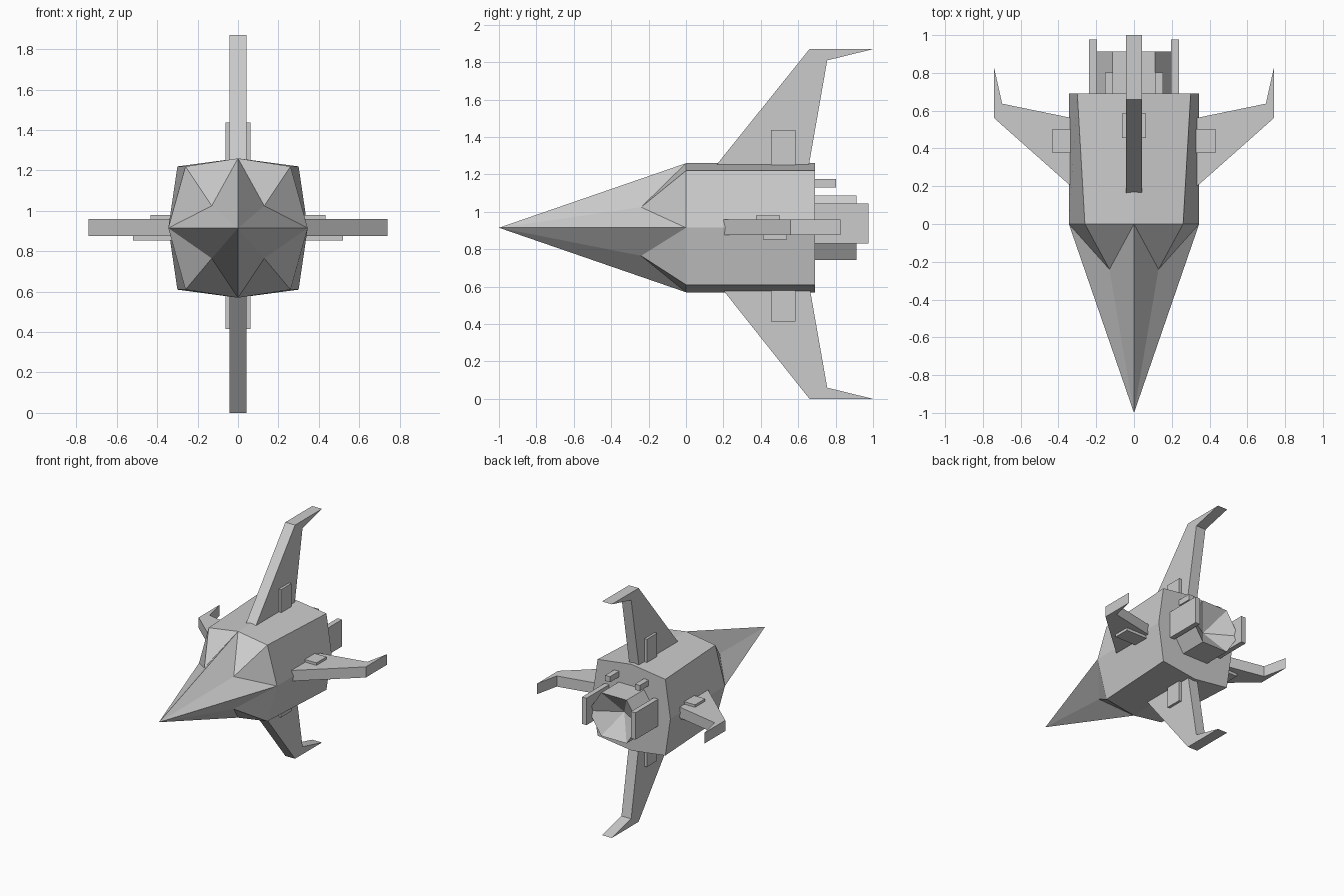
import bpy, bmesh, math
from mathutils import Vector

old = bpy.data.objects.get("Cube")
if old:
    bpy.data.objects.remove(old, do_unlink=True)

grey = bpy.data.materials.new("hull grey")
grey.use_nodes = True
grey.diffuse_color = (0.6, 0.6, 0.6, 1)
grey.node_tree.nodes["Principled BSDF"].inputs["Base Color"].default_value = (0.6, 0.6, 0.6, 1)

MID = 0.915


def finish(name, bm):
    bmesh.ops.recalc_face_normals(bm, faces=bm.faces)
    mesh = bpy.data.meshes.new(name)
    bm.to_mesh(mesh)
    bm.free()
    mesh.materials.append(grey)
    obj = bpy.data.objects.new(name, mesh)
    bpy.context.collection.objects.link(obj)
    return obj


def box(name, lo, hi):
    bm = bmesh.new()
    bmesh.ops.create_cube(bm, size=1)
    for v in bm.verts:
        v.co = Vector([(a + b) / 2 + c * (b - a) for a, b, c in zip(lo, hi, v.co)])
    return finish(name, bm)


def fin(name, outline, thickness):
    """Extrude a flat outline along the thickness vector."""
    bm = bmesh.new()
    face = bm.faces.new([bm.verts.new(p) for p in outline])
    ext = bmesh.ops.extrude_face_region(bm, geom=[face])
    verts = [g for g in ext["geom"] if isinstance(g, bmesh.types.BMVert)]
    bmesh.ops.translate(bm, verts=verts, vec=thickness)
    return finish(name, bm)


def hull_ring(bm, y, corner):
    pts = [(0, 0.345), (corner, 0.305), (0.345, 0), (corner, -0.305),
           (0, -0.345), (-corner, -0.305), (-0.345, 0), (-corner, 0.305)]
    return [bm.verts.new((x, y, MID + z)) for x, z in pts]


# Hull: eight-sided body with a notched, pointed nose
bm = bmesh.new()
front, back = hull_ring(bm, 0, 0.26), hull_ring(bm, 0.69, 0.30)
tip = bm.verts.new((0, -1, MID))
for i in range(8):
    j = (i + 1) % 8
    bm.faces.new((front[i], front[j], back[j], back[i]))
bm.faces.new(back)
for i in range(0, 8, 2):
    a, corner, b = front[i], front[i + 1], front[(i + 2) % 8]
    sx = 1 if corner.co.x > 0 else -1
    notch = bm.verts.new((0.13 * sx, -0.24, 1.025 if corner.co.z > MID else 0.765))
    for p, q in ((a, tip), (tip, b), (b, corner), (corner, a)):
        bm.faces.new((p, q, notch))
finish("hull", bm)

# Vertical fins
T = 0.043
top = [(0.13, 1.21), (0.66, 1.87), (1, 1.87), (0.755, 1.81), (0.65, 1.21)]
low = [(0.16, 0.63), (0.66, 0), (1, 0), (0.755, 0.06), (0.655, 0.63)]
for name, pts in (("top_fin", top), ("bottom_fin", low)):
    fin(name, [(-T, y, z) for y, z in pts], (2 * T, 0, 0))
box("top_fin_pod", (-0.063, 0.455, 1.24), (0.063, 0.585, 1.437))
box("bottom_fin_pod", (-0.063, 0.455, 0.415), (0.063, 0.585, 0.6))

# Side fins, their pods and the engine fittings, mirrored left and right
wing = [(0.3, 0.17), (0.74, 0.56), (0.74, 0.825), (0.698, 0.637), (0.3, 0.555)]


def side_box(name, side, x0, x1, y0, y1, z0, z1):
    xs = sorted((side * x0, side * x1))
    box(name, (xs[0], y0, z0), (xs[1], y1, z1))


for label, s in (("left", 1), ("right", -1)):
    fin(label + "_fin", [(s * x, y, 0.875) for x, y in wing], (0, 0, 0.085))
    side_box(label + "_upper_pod", s, 0.328, 0.432, 0.375, 0.503, 0.95, 0.98)
    side_box(label + "_lower_pod", s, 0.33, 0.52, 0.413, 0.54, 0.853, 0.885)
    side_box(label + "_engine_plate", s, 0.197, 0.237, 0.68, 0.977, 0.83, 1.045)
    side_box(label + "_rear_lug", s, 0.11, 0.153, 0.68, 0.803, 1.13, 1.175)

# Engine nozzle: six-sided tube with a conical recess
bm = bmesh.new()
rings = []
for y in (0.68, 0.912):
    rings.append([bm.verts.new((0.225 * math.cos(k * math.pi / 3), y,
                                MID + 0.2 * math.sin(k * math.pi / 3))) for k in range(6)])
core = bm.verts.new((0, 0.78, MID))
for i in range(6):
    j = (i + 1) % 6
    bm.faces.new((rings[0][i], rings[0][j], rings[1][j], rings[1][i]))
    bm.faces.new((rings[1][i], rings[1][j], core))
bm.faces.new(rings[0])
finish("engine_nozzle", bm)
